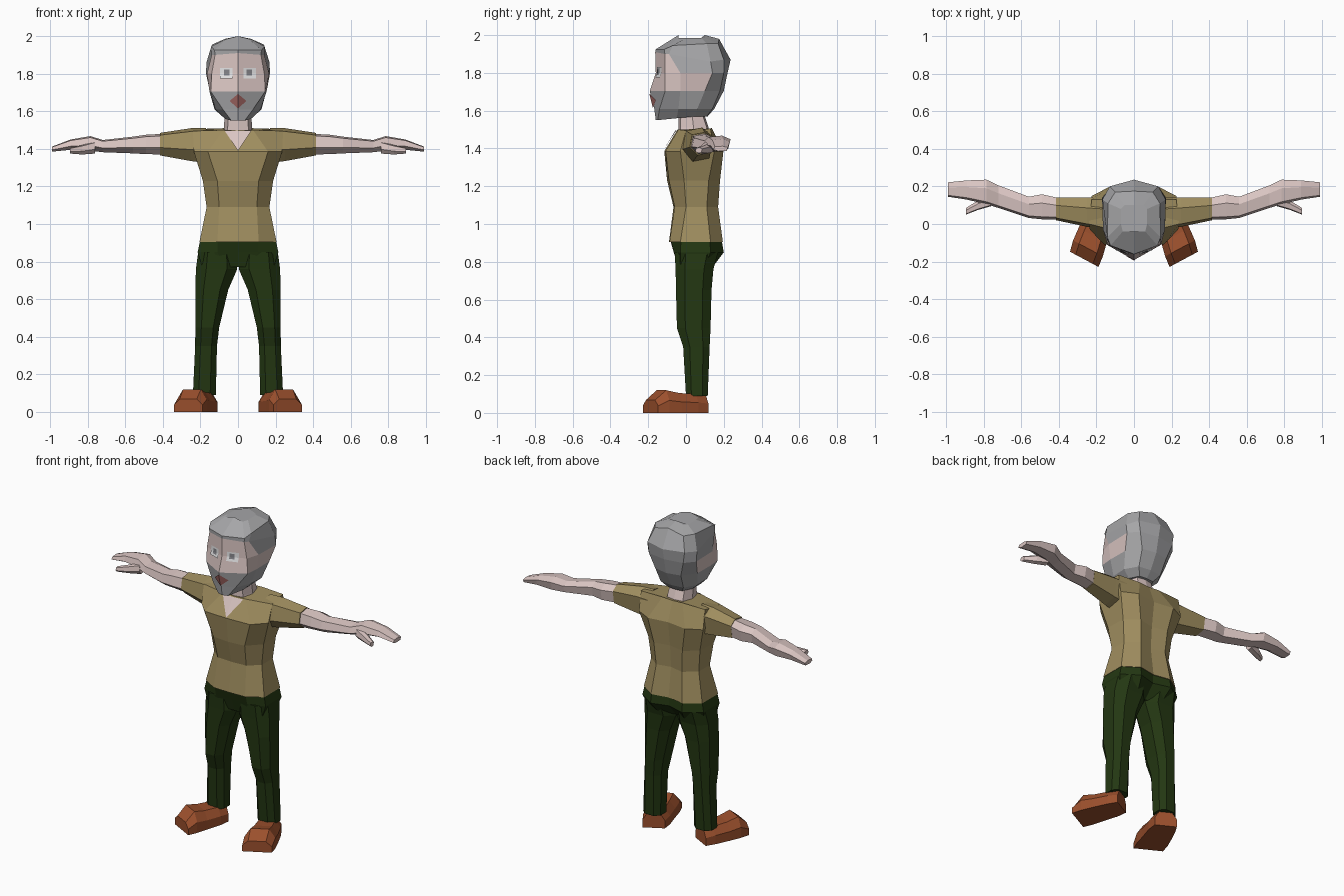
import bpy, bmesh, math
from mathutils import Vector
from mathutils.bvhtree import BVHTree


def mat(name, rgb):
    m = bpy.data.materials.new(name)
    m.diffuse_color = (*rgb, 1)
    return m


SKIN = mat("skin", (0.70, 0.56, 0.54))
HAIR = mat("grey_hair", (0.38, 0.38, 0.39))
SHIRT = mat("olive_shirt", (0.35, 0.27, 0.115))
PANTS = mat("dark_green_cloth", (0.017, 0.038, 0.006))
SHOE = mat("brown_leather", (0.33, 0.08, 0.026))
LIPS = mat("lips", (0.38, 0.14, 0.13))
WHITE = mat("eye_white", (0.75, 0.75, 0.76))
IRIS = mat("iris", (0.22, 0.22, 0.24))


def finish(bm, name, mats, mirror=False):
    bmesh.ops.recalc_face_normals(bm, faces=bm.faces)
    me = bpy.data.meshes.new(name)
    bm.to_mesh(me)
    bm.free()
    ob = bpy.data.objects.new(name, me)
    bpy.context.collection.objects.link(ob)
    for m in mats:
        me.materials.append(m)
    if mirror:
        md = ob.modifiers.new("mirror", 'MIRROR')
        md.use_mirror_merge = False
    return ob


def loft(name, rings, mats, mirror=False, rule=None):
    """Skin closed rings of points and cap both ends."""
    bm = bmesh.new()
    vs = [[bm.verts.new(p) for p in r] for r in rings]
    n = len(rings[0])
    for i in range(len(rings) - 1):
        for j in range(n):
            k = (j + 1) % n
            f = bm.faces.new((vs[i][j], vs[i][k], vs[i + 1][k], vs[i + 1][j]))
            if rule:
                f.material_index = rule(i, min(j, n - 1 - j))
    bm.faces.new(vs[0])
    bm.faces.new(vs[-1])
    return finish(bm, name, mats, mirror)


def whole(half):
    """Complete a half ring that runs from front centre to back centre."""
    return half + [(-x, y, z) for x, y, z in half[-2:0:-1]]


def level(z, half):
    return whole([(x, y, z) for x, y in half])


def plate(name, base, pts, tris, m, lift, mirror=False):
    """Thin patch laid on the front of another object; pts are (x, z)."""
    tree = BVHTree.FromObject(base, bpy.context.evaluated_depsgraph_get())
    bm = bmesh.new()
    vs = []
    for x, z in pts:
        hit = tree.ray_cast(Vector((x, -2, z)), Vector((0, 1, 0)))[0]
        vs.append(bm.verts.new((x, (hit.y if hit else -0.04) - lift, z)))
    for t in tris:
        bm.faces.new([vs[i] for i in t])
    ob = finish(bm, name, [m], mirror)
    for p in ob.data.polygons:
        if p.normal.y > 0:
            p.flip()
    return ob


# head: face columns are skin, everything else hair and beard
head = loft("head", [
    whole([(0, -.16, 1.55), (.035, -.15, 1.55), (.07, -.05, 1.56),
           (.08, .05, 1.57), (.05, .11, 1.57), (0, .115, 1.57)]),
    level(1.61, [(0, -.168), (.08, -.14), (.12, -.04), (.125, .06), (.08, .14), (0, .15)]),
    level(1.705, [(0, -.192), (.145, -.11), (.152, -.03), (.15, .10), (.09, .18), (0, .2)]),
    level(1.80, [(0, -.16), (.14, -.112), (.165, -.03), (.17, .14), (.12, .2), (0, .22)]),
    whole([(0, -.163, 1.91), (.122, -.112, 1.9), (.14, -.09, 1.9),
           (.168, .13, 1.86), (.13, .2, 1.87), (0, .236, 1.87)]),
    whole([(0, -.16, 1.925), (.125, -.115, 1.925), (.142, -.07, 1.945),
           (.138, .11, 1.955), (.1, .17, 1.955), (0, .175, 1.98)]),
    whole([(0, -.04, 2.0), (.06, -.04, 1.985), (.07, 0, 1.985),
           (.07, .08, 1.985), (.05, .1, 1.985), (0, .1, 2.0)]),
], [HAIR, SKIN], rule=lambda i, c: int((i == 2 and c < 3) or (i == 3 and c < 2)))

# neck
loft("neck", [
    level(1.45, [(0, -.04), (.06, -.03), (.085, .04), (.06, .11), (0, .12)]),
    level(1.51, [(0, -.04), (.055, -.03), (.075, .04), (.055, .11), (0, .12)]),
    level(1.60, [(0, -.04), (.05, -.03), (.07, .03), (.05, .08), (0, .09)]),
], [SKIN])

# shirt body
shirt = loft("shirt", [
    level(.905, [(0, -.09), (.11, -.087), (.205, -.03), (.205, .13), (.11, .195), (0, .175)]),
    level(1.09, [(0, -.066), (.10, -.06), (.167, 0), (.167, .11), (.09, .17), (0, .15)]),
    level(1.23, [(0, -.10), (.11, -.09), (.187, -.01), (.182, .12), (.1, .18), (0, .16)]),
    level(1.385, [(0, -.115), (.16, -.108), (.235, -.03), (.225, .15), (.13, .198), (0, .18)]),
    whole([(0, -.045, 1.5), (.08, -.04, 1.5), (.24, .0, 1.495),
           (.225, .13, 1.505), (.07, .135, 1.51), (0, .135, 1.505)]),
], [SHIRT])

# open collar
plate("collar_opening", shirt, [(0, 1.39), (.072, 1.498), (0, 1.498), (-.072, 1.498),
                                (.036, 1.444), (-.036, 1.444), (0, 1.444)],
      [(0, 4, 6), (0, 6, 5), (6, 4, 1, 2), (6, 2, 3, 5)], SKIN, .008)


def limb_x(x, y0, y1, z0, z1):
    """Six-sided arm section across x."""
    ym, zm = (y0 + y1) / 2, (z0 + z1) / 2
    d, h = (y1 - y0) / 2, (z1 - z0) / 2
    return [(x, ym + d * a, zm + h * b) for a, b in
            ((-1, -.3), (-.8, .8), (.3, 1), (1, .5), (.8, -.8), (-.3, -1))]


# sleeves, arms and thumbs
loft("sleeve", [limb_x(.17, -.03, .14, 1.325, 1.51), limb_x(.25, -.015, .14, 1.335, 1.51),
                limb_x(.415, .02, .142, 1.365, 1.485)], [SHIRT], True)
loft("arm", [limb_x(*r) for r in (
    (.40, .025, .138, 1.37, 1.48), (.49, .025, .158, 1.372, 1.475),
    (.56, .032, .145, 1.376, 1.465), (.72, .085, .205, 1.382, 1.447),
    (.785, .105, .236, 1.39, 1.468), (.89, .13, .232, 1.395, 1.45),
    (.99, .145, .222, 1.385, 1.412))], [SKIN], True)
loft("thumb", [limb_x(.76, .095, .15, 1.375, 1.44), limb_x(.83, .075, .125, 1.37, 1.42),
               limb_x(.895, .05, .085, 1.375, 1.405)], [SKIN], True)

# trouser seat
loft("trouser_seat", [
    level(.77, [(0, -.035), (.07, -.04), (.19, -.03), (.19, .10), (.09, .14), (0, .10)]),
    level(.85, [(0, -.06), (.11, -.065), (.215, -.03), (.215, .13), (.11, .2), (0, .17)]),
    level(.918, [(0, -.084), (.108, -.081), (.2, -.026), (.2, .126), (.108, .188), (0, .17)]),
], [PANTS])


def limb_z(z, x0, x1, y0, y1):
    """Eight-sided leg section across z."""
    xm, ym = (x0 + x1) / 2, (y0 + y1) / 2
    w, d = (x1 - x0) / 2, (y1 - y0) / 2
    return [(xm + w * a, ym + d * b, z) for a, b in
            ((-1, -.5), (-.5, -1), (.5, -1), (1, -.5), (1, .5), (.5, 1), (-.5, 1), (-1, .5))]


# trouser legs
loft("trouser_leg", [limb_z(*r) for r in (
    (.09, .118, .24, 0, .115), (.35, .112, .228, -.015, .125),
    (.45, .10, .227, -.048, .13), (.65, .052, .227, -.053, .135),
    (.76, .004, .224, -.055, .145), (.85, .01, .212, -.06, .17))], [PANTS], True)


def shoe_ring(cx, cy, hw, top):
    """Shoe section, turned outwards."""
    return [(cx + .88 * hw * a, cy + .47 * hw * a, top * b) for a, b in
            ((-1, 0), (1, 0), (1, .55), (.6, 1), (-.6, 1), (-1, .55))]


# shoes
loft("shoe", [shoe_ring(*r) for r in (
    (.165, .088, .065, .09), (.185, .03, .078, .1), (.22, -.06, .085, .105),
    (.245, -.13, .09, .12), (.265, -.188, .086, .068))], [SHOE], True)

# eyes and mouth
for name, box, m, lift in (("eye_white", (.03, .097, 1.775, 1.83), WHITE, .004),
                           ("iris", (.045, .075, 1.79, 1.822), IRIS, .007)):
    a, b, c, d = box
    plate(name, head, [(a, c), (b, c), (b, d), (a, d), (a, 1.8), (b, 1.8)],
          [(0, 1, 5, 4), (4, 5, 2, 3)], m, lift, True)
plate("mouth", head, [(0, 1.615), (.045, 1.655), (0, 1.692), (-.045, 1.655)],
      [(0, 1, 2), (0, 2, 3)], LIPS, .006)
